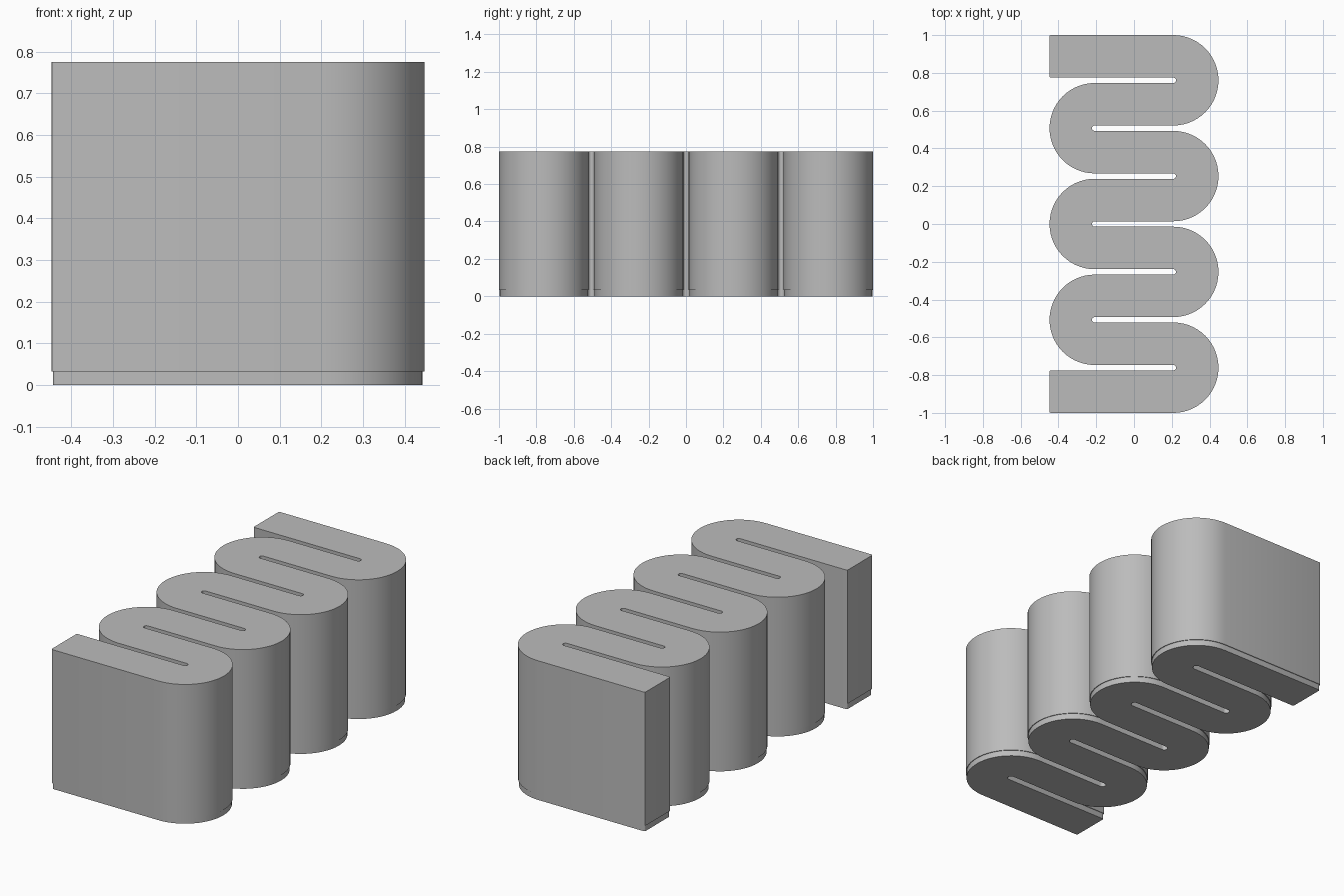
import bpy, bmesh
from math import sin, cos, pi

if "Cube" in bpy.data.objects:
    bpy.data.objects.remove(bpy.data.objects["Cube"], do_unlink=True)

HEIGHT, HALF = 0.775, 0.1125        # ribbon height and half thickness
BARS = 8
PITCH = (2.0 - 2 * HALF) / (BARS - 1)
TURN_X = 0.208                      # x of the bend centres
END_X = -0.448                      # both free ends
FOOT_H, FOOT_INSET = 0.033, 0.004   # slightly recessed foot
CORNER, SEGS = 0.008, 28

grey = bpy.data.materials.new("plain grey")
grey.use_nodes = True
colour = (0.5, 0.5, 0.5, 1.0)
grey.diffuse_color = colour
bsdf = grey.node_tree.nodes["Principled BSDF"]
bsdf.inputs["Base Color"].default_value = colour
bsdf.inputs["Roughness"].default_value = 0.6


def stations(half, inset):
    """Serpentine centre line as (x, y, heading, half thickness)."""
    y0 = 1.0 - HALF
    # rounded free end, from the tip inwards
    tip = [(END_X + inset + CORNER * (1 - cos(t)), half - CORNER * (1 - sin(t)))
           for t in (0, pi / 6, pi / 3, pi / 2)]
    path = [(x, y0, 0.0, h) for x, h in tip]
    # bends alternate right and left
    for i in range(BARS - 1):
        side = 1 if i % 2 == 0 else -1
        cy = y0 - (i + 0.5) * PITCH
        for k in range(SEGS + 1):
            t = pi * k / SEGS
            a = -t if side > 0 else t - pi
            path.append((side * TURN_X - side * PITCH / 2 * sin(a),
                         cy + side * PITCH / 2 * cos(a), a, half))
    path += [(x, -y0, -pi, h) for x, h in reversed(tip)]
    return path


def add_ring(bm, z, inset):
    left, right = [], []
    for x, y, a, h in stations(HALF - inset, inset):
        nx, ny = -sin(a) * h, cos(a) * h
        left.append(bm.verts.new((x + nx, y + ny, z)))
        right.append(bm.verts.new((x - nx, y - ny, z)))
    return left, right


# Folded ribbon block: recessed foot, small ledge, tall walls
bm = bmesh.new()
levels = [(0, FOOT_INSET), (FOOT_H, FOOT_INSET), (FOOT_H, 0), (HEIGHT, 0)]
rings = [add_ring(bm, z, inset) for z, inset in levels]
for lower, upper in zip(rings, rings[1:]):
    a = lower[0] + lower[1][::-1]
    b = upper[0] + upper[1][::-1]
    for i in range(len(a)):
        j = (i + 1) % len(a)
        bm.faces.new((a[i], a[j], b[j], b[i]))
# Top and bottom caps as strips along the ribbon
for left, right in (rings[0], rings[-1]):
    for i in range(len(left) - 1):
        bm.faces.new((left[i], right[i], right[i + 1], left[i + 1]))
bmesh.ops.recalc_face_normals(bm, faces=bm.faces)

mesh = bpy.data.meshes.new("serpentine_block")
bm.to_mesh(mesh)
bm.free()
mesh.materials.append(grey)
block = bpy.data.objects.new("serpentine_block", mesh)
bpy.context.collection.objects.link(block)

bpy.ops.object.select_all(action='DESELECT')
block.select_set(True)
bpy.context.view_layer.objects.active = block
bpy.ops.object.shade_smooth_by_angle(angle=pi / 6)
